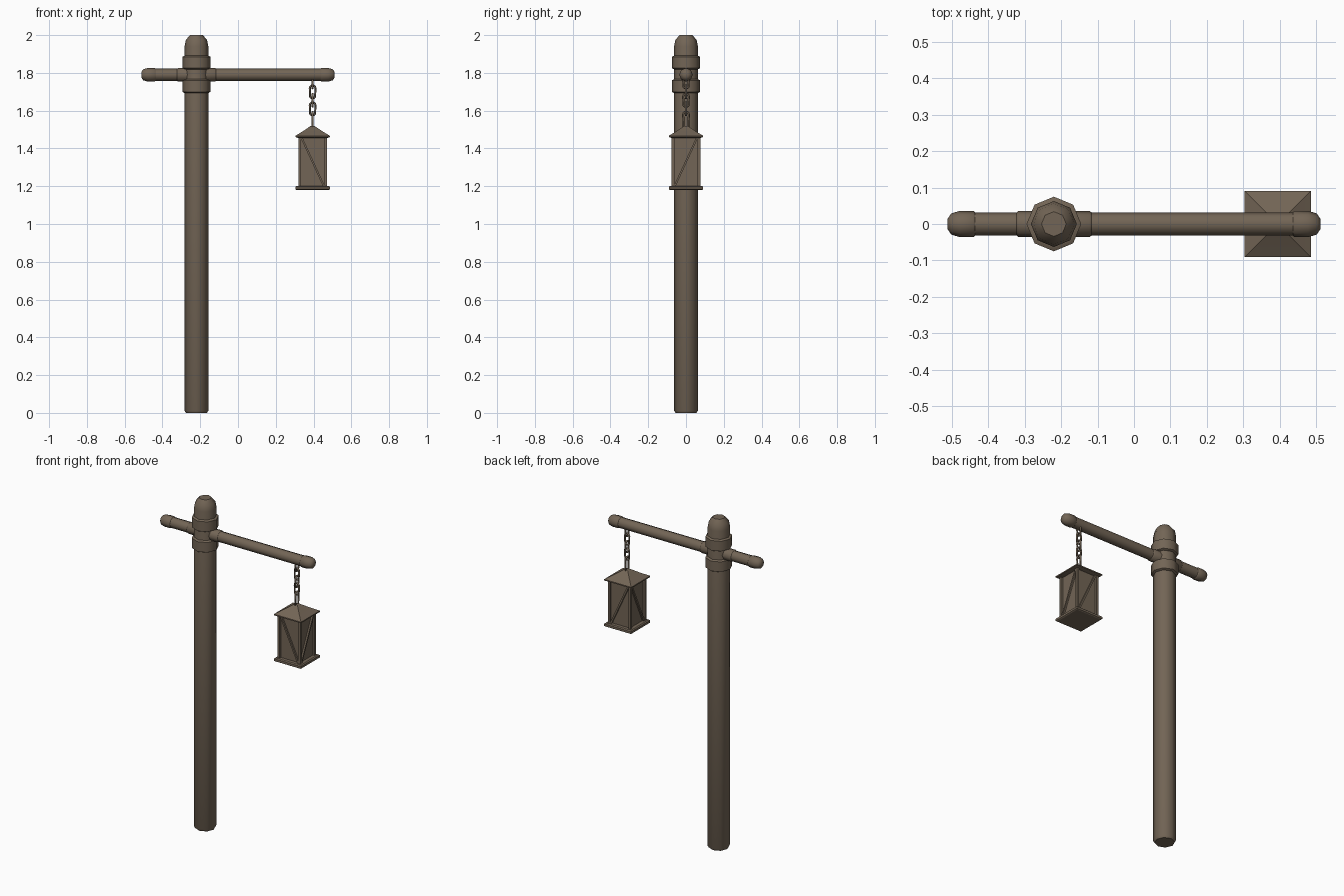
import bpy, bmesh, math
from mathutils import Vector, Matrix

if "Cube" in bpy.data.objects:
    bpy.data.objects.remove(bpy.data.objects["Cube"])

wood = bpy.data.materials.new("weathered brown")
wood.diffuse_color = (0.17, 0.13, 0.092, 1)
wood.use_nodes = True
wood.node_tree.nodes["Principled BSDF"].inputs["Base Color"].default_value = wood.diffuse_color
PX, AZ, LX = -0.22, 1.79, 0.395      # post x, arm height, lantern x


def finish(name, bm, smooth=40):
    bmesh.ops.recalc_face_normals(bm, faces=bm.faces)
    me = bpy.data.meshes.new(name)
    bm.to_mesh(me)
    bm.free()
    ob = bpy.data.objects.new(name, me)
    bpy.context.collection.objects.link(ob)
    me.materials.append(wood)
    bpy.ops.object.select_all(action='DESELECT')
    ob.select_set(True)
    bpy.context.view_layer.objects.active = ob
    bpy.ops.object.shade_smooth_by_angle(angle=math.radians(smooth))
    return ob


def lathe(name, profile, matrix, sides=8, turn=0.0, smooth=50):
    """Capped solid of revolution about local z from (radius, z) points."""
    bm = bmesh.new()
    rings = [[bm.verts.new((r * math.cos(turn + math.tau * i / sides),
                            r * math.sin(turn + math.tau * i / sides), z))
              for i in range(sides)] for r, z in profile]
    for a, b in zip(rings, rings[1:]):
        for i in range(sides):
            j = (i + 1) % sides
            bm.faces.new((a[i], a[j], b[j], b[i]))
    bm.faces.new(rings[0][::-1])
    bm.faces.new(rings[-1])
    bm.transform(matrix)
    return finish(name, bm, smooth)


def bar(name, a, b, w, d):
    """Square bar between two points."""
    a, b = Vector(a), Vector(b)
    bm = bmesh.new()
    bmesh.ops.create_cube(bm, size=1)
    rot = (b - a).to_track_quat('Z', 'Y').to_matrix().to_4x4()
    bm.transform(Matrix.Translation((a + b) / 2) @ rot @ Matrix.Diagonal((w, d, (b - a).length, 1)))
    return finish(name, bm, 30)


def link(name, z, half, width, turned):
    """Oval chain link swept around a stretched loop."""
    bm = bmesh.new()
    n, m, r = 12, 6, 0.0055
    rings = []
    for i in range(n):
        t = math.tau * i / n
        c, s = math.cos(t), math.sin(t)
        ring = []
        for k in range(m):
            p = math.tau * k / m
            x = (width + r * math.cos(p)) * c
            zz = (width + r * math.cos(p)) * s + math.copysign(half - width, s)
            ring.append(bm.verts.new((x, r * math.sin(p), zz)))
        rings.append(ring)
    for i in range(n):
        a, b = rings[i], rings[(i + 1) % n]
        for k in range(m):
            bm.faces.new((a[k], a[(k + 1) % m], b[(k + 1) % m], b[k]))
    bm.transform(Matrix.Translation((LX, 0, z)) @ Matrix.Rotation(math.pi / 2 * turned, 4, 'Z'))
    return finish(name, bm, 80)


# Post with rounded top, and two bevelled collars
up = Matrix.Translation((PX, 0, 0))
lathe("post", [(0.056, 0), (0.063, 0.012), (0.063, 1.94), (0.056, 1.975), (0.034, 2.0)], up)
for name, z in (("lower_collar", 1.73), ("upper_collar", 1.855)):
    lathe(name, [(0.062, z - 0.037), (0.075, z - 0.03), (0.075, z + 0.03), (0.062, z + 0.037)], up)

# Cross arm with sleeve and end caps
along = Matrix.Translation((0, 0, AZ)) @ Matrix.Rotation(math.pi / 2, 4, 'Y')
lathe("arm", [(0.032, -0.48), (0.032, 0.48)], along)
lathe("arm_sleeve", [(0.032, -0.322), (0.036, -0.317), (0.036, -0.122), (0.032, -0.117)], along)
for name, s in (("left_cap", -1), ("right_cap", 1)):
    lathe(name, [(0.032, s * 0.436), (0.036, s * 0.441), (0.036, s * 0.478),
                 (0.029, s * 0.502), (0.014, s * 0.512)], along)

# Chain of alternating oval links
for i, (z, half) in enumerate(((1.748, 0.03), (1.70, 0.034), (1.655, 0.034), (1.61, 0.034), (1.552, 0.042))):
    link("chain_link_%d" % (i + 1), z, half, 0.015, (i + 1) % 2)

# Lantern: square roof, base, panes
q = math.sqrt(2)
sq = dict(sides=4, turn=math.pi / 4, smooth=25)
hang = Matrix.Translation((LX, 0, 0))
lathe("lantern_roof", [(0.075 * q, 1.455), (0.091 * q, 1.460), (0.091 * q, 1.467), (0.05 * q, 1.492), (0.012 * q, 1.518)], hang, **sq)
lathe("lantern_base", [(0.085 * q, 1.18), (0.091 * q, 1.184), (0.091 * q, 1.197), (0.085 * q, 1.202)], hang, **sq)
lathe("lantern_panes", [(0.064 * q, 1.195), (0.064 * q, 1.465)], hang, **sq)

# Lantern corner posts and diagonal braces
h, lo, hi = 0.069, 1.20, 1.46
for sx in (-1, 1):
    for sy in (-1, 1):
        bar("lantern_corner", (LX + sx * h, sy * h, lo), (LX + sx * h, sy * h, hi), 0.014, 0.014)
for s in (-1, 1):
    bar("lantern_brace", (LX - 0.06, s * h, hi), (LX + 0.06, s * h, lo), 0.01, 0.01)
    bar("lantern_brace", (LX + s * h, 0.06, hi), (LX + s * h, -0.06, lo), 0.01, 0.01)
